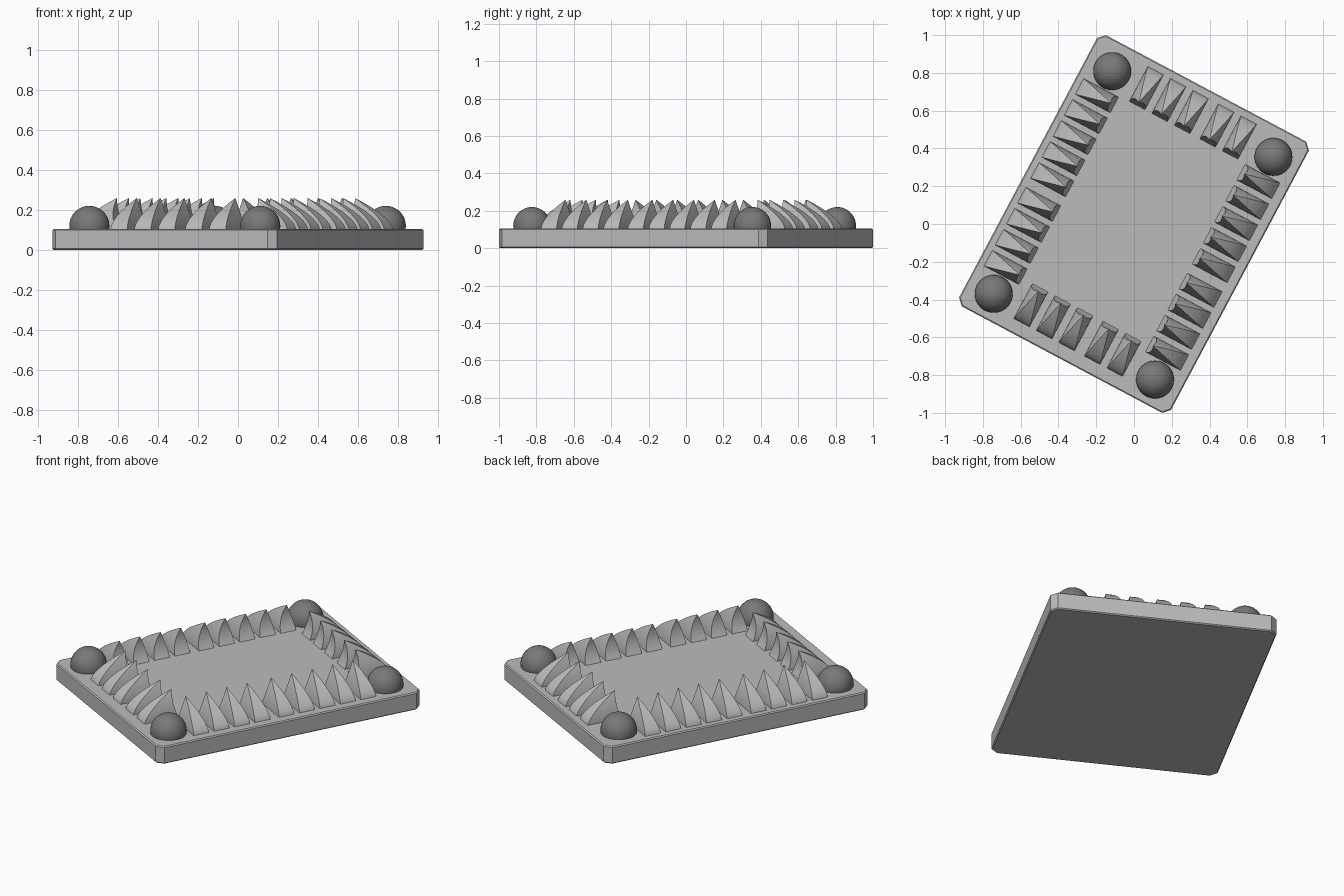
import bpy, bmesh, math
from mathutils import Matrix

cube = bpy.data.objects.get("Cube")
if cube:
    bpy.data.objects.remove(cube, do_unlink=True)

TURN = Matrix.Rotation(math.radians(-28), 4, 'Z')
TOP = 0.105


def make_material(name, value):
    mat = bpy.data.materials.new(name)
    mat.use_nodes = True
    color = (value, value, value, 1)
    mat.diffuse_color = color
    mat.node_tree.nodes["Principled BSDF"].inputs["Base Color"].default_value = color
    return mat


light_grey = make_material("light_grey", 0.5)
dark_grey = make_material("dark_grey", 0.19)


def add_object(name, mesh, mat, matrix):
    obj = bpy.data.objects.new(name, mesh)
    bpy.context.collection.objects.link(obj)
    if not mesh.materials:
        mesh.materials.append(mat)
    obj.matrix_world = TURN @ matrix
    return obj


def to_mesh(bm, name):
    bmesh.ops.recalc_face_normals(bm, faces=bm.faces)
    mesh = bpy.data.meshes.new(name)
    bm.to_mesh(mesh)
    bm.free()
    return mesh


# Base slab with clipped corners and slightly softened rims
bm = bmesh.new()
bmesh.ops.create_cube(bm, size=1)
bmesh.ops.scale(bm, vec=(1.27, 1.626, TOP), verts=bm.verts)
upright = [e for e in bm.edges if abs(e.verts[0].co.z - e.verts[1].co.z) > 0.01]
bmesh.ops.bevel(bm, geom=upright, offset=0.035, segments=1, affect='EDGES')
rims = [e for e in bm.edges if abs(e.verts[0].co.z - e.verts[1].co.z) < 0.01]
bmesh.ops.bevel(bm, geom=rims, offset=0.006, segments=1, affect='EDGES')
add_object("base_slab", to_mesh(bm, "base_slab"), light_grey,
           Matrix.Translation((0, 0, TOP / 2)))

# Corner balls, half sunk into the slab
bm = bmesh.new()
bmesh.ops.create_uvsphere(bm, u_segments=40, v_segments=24, radius=0.1)
ball = to_mesh(bm, "corner_ball")
ball.shade_smooth()
for u in (-0.482, 0.485):
    for v in (-0.675, 0.66):
        add_object("corner_ball", ball, dark_grey, Matrix.Translation((u, v, 0.12)))


# Curved tooth: rectangular foot, convex back, pointed tip at the inner end (x = 0)
def tooth_mesh(length=0.21, width=0.094, height=0.155, steps=12):
    bm = bmesh.new()
    rings = []
    for i in range(steps):
        t = i / steps
        half = width / 2 * (1 - t ** 1.7)
        inner = 0.02 * t + 0.06 * t * (1 - t)
        outer = 0.02 + (length - 0.02) * (1 - t ** 1.6)
        outline = ((inner, -half), (outer, -half), (outer, half), (inner, half))
        rings.append([bm.verts.new((x, y, height * t)) for x, y in outline])
    for low, high in zip(rings, rings[1:]):
        for k in range(4):
            n = (k + 1) % 4
            bm.faces.new((low[k], low[n], high[n], high[k]))
    tip = bm.verts.new((0.02, 0, height))
    for k in range(4):
        bm.faces.new((rings[-1][k], rings[-1][(k + 1) % 4], tip))
    bm.faces.new(rings[0])
    return to_mesh(bm, "tooth")


tooth = tooth_mesh()


def tooth_row(name, places, angle):
    # Each tooth is centred on its place, its back facing along the angle
    for u, v in places:
        add_object(name, tooth, light_grey,
                   Matrix.Translation((u, v, TOP - 0.001))
                   @ Matrix.Rotation(math.radians(angle), 4, 'Z')
                   @ Matrix.Translation((-0.105, 0, 0)))


# Long rows hold nine teeth, short rows five, each with one wider gap
long_row = [0.508 - 0.126 * i - (0.022 if i > 4 else 0) for i in range(9)]
short_row = [-0.28 + 0.135 * i + (0.018 if i > 2 else 0) for i in range(5)]
tooth_row("left_tooth", [(0.476, v) for v in long_row], 0)
tooth_row("right_tooth", [(-0.492, v) for v in long_row], 180)
tooth_row("back_tooth", [(u, 0.666) for u in short_row], 90)
tooth_row("front_tooth", [(u, -0.636) for u in short_row], -90)

# Smooth the curved flanks while keeping the ridges crisp
bpy.ops.object.select_all(action='DESELECT')
for obj in bpy.data.objects:
    if obj.data == tooth:
        obj.select_set(True)
        bpy.context.view_layer.objects.active = obj
        break
bpy.ops.object.shade_smooth_by_angle(angle=math.radians(35))
